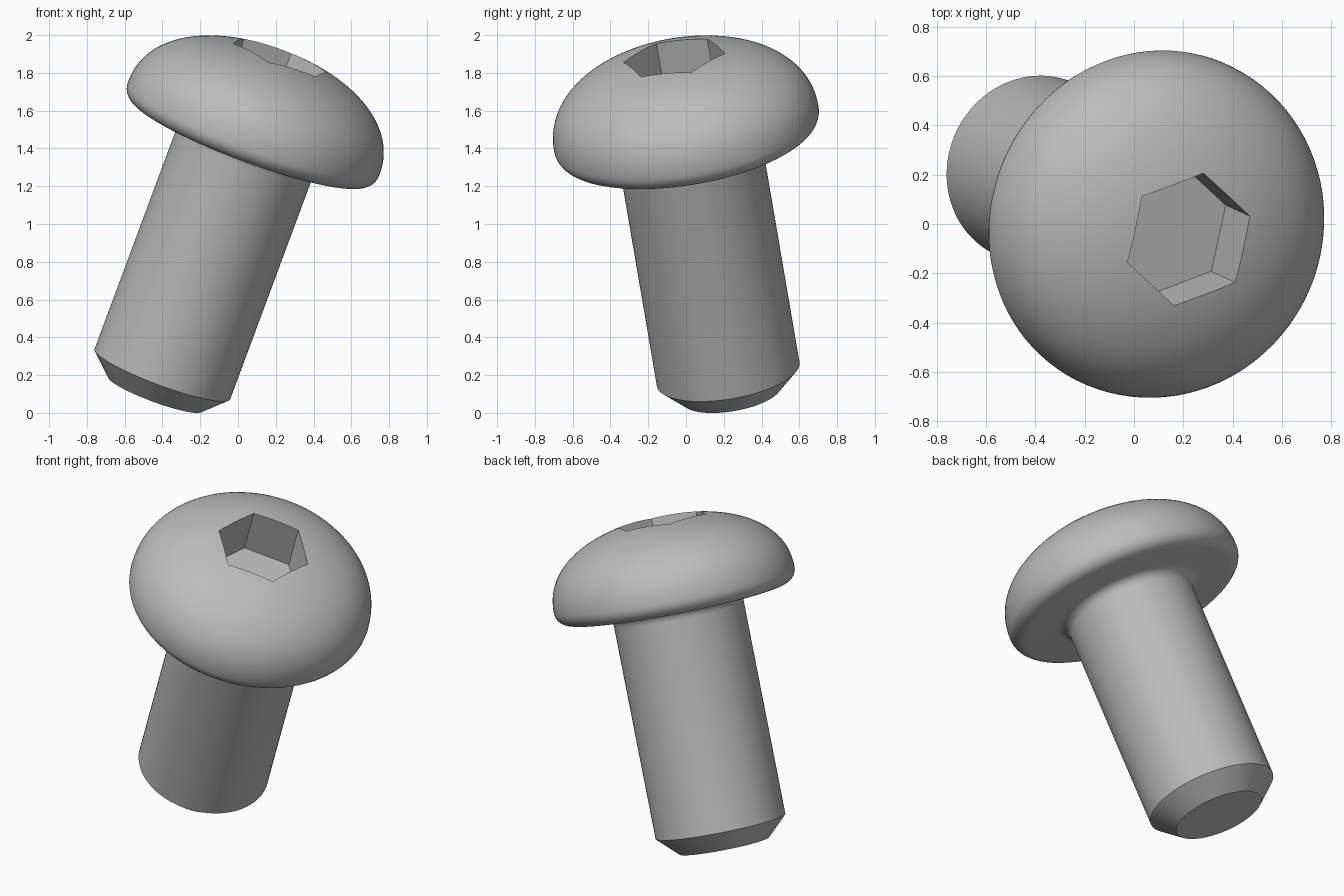
import bpy, bmesh
from math import pi, sin, cos, radians
from mathutils import Vector, Matrix

if "Cube" in bpy.data.objects:
    bpy.data.objects.remove(bpy.data.objects["Cube"])

SHAFT_R, TIP_R, HEAD_R = 0.383, 0.265, 0.71
TIP_S, CHAMFER_S, RIM_S = -0.173, -0.059, 1.343   # stations along the bolt axis
RIM_FILLET, NECK_FILLET = 0.08, 0.06
DOME_H, DOME_POWER = 0.432, 2.2
SOCKET_R, SOCKET_FLOOR = 0.276, 1.465

# Leaning frame: local z is the bolt axis, local x points at a socket corner
axis = Vector((0.344, -0.158, 0.9255)).normalized()
corner = Vector((0.059, 0.2675, 0.0237))
corner = (corner - axis * corner.dot(axis)).normalized()
frame = Matrix((corner, axis.cross(corner), axis)).transposed().to_4x4()
frame.translation = (-0.38, 0.214, 0.26)

steel = bpy.data.materials.new("grey_steel")
steel.use_nodes = True
colour = (0.5, 0.5, 0.5, 1)
steel.diffuse_color = colour
steel.node_tree.nodes["Principled BSDF"].inputs["Base Color"].default_value = colour


def arc(r, s, radius, start, end, steps=8):
    angles = [radians(start + (end - start) * i / steps) for i in range(steps + 1)]
    return [(r + radius * cos(a), s + radius * sin(a)) for a in angles]


def make_object(name, bm):
    bmesh.ops.recalc_face_normals(bm, faces=bm.faces)
    bm.transform(frame)
    mesh = bpy.data.meshes.new(name)
    bm.to_mesh(mesh)
    bm.free()
    mesh.materials.append(steel)
    obj = bpy.data.objects.new(name, mesh)
    bpy.context.collection.objects.link(obj)
    return obj


# Half profile: chamfered tip, shaft, neck fillet, rounded rim, flattened dome
under = RIM_S - RIM_FILLET
profile = [(0, TIP_S), (TIP_R, TIP_S), (SHAFT_R, CHAMFER_S)]
profile += arc(SHAFT_R + NECK_FILLET, under - NECK_FILLET, NECK_FILLET, 180, 90)
profile += arc(HEAD_R - RIM_FILLET, RIM_S, RIM_FILLET, -90, 0)
DOME_STEPS = 28
for i in range(1, DOME_STEPS):
    t = pi / 2 * i / DOME_STEPS
    profile.append((HEAD_R * cos(t) ** (2 / DOME_POWER),
                    RIM_S + DOME_H * sin(t) ** (2 / DOME_POWER)))
profile.append((0, RIM_S + DOME_H))

# Revolve the profile into the bolt
bm = bmesh.new()
verts = [bm.verts.new((r, 0, s)) for r, s in profile]
edges = [bm.edges.new(pair) for pair in zip(verts, verts[1:])]
bmesh.ops.spin(bm, geom=verts + edges, cent=(0, 0, 0), axis=(0, 0, 1),
               angle=2 * pi, steps=96, use_duplicate=False)
bmesh.ops.remove_doubles(bm, verts=bm.verts, dist=0.0001)
bolt = make_object("button_head_bolt", bm)

# Hexagonal prism that cuts the drive socket
bm = bmesh.new()
depth = 0.6
bmesh.ops.create_cone(bm, cap_ends=True, segments=6, radius1=SOCKET_R, radius2=SOCKET_R,
                      depth=depth)
first = max(bm.verts, key=lambda v: v.co.x).co
turn = Matrix.Rotation(-Vector((first.x, first.y)).angle_signed(Vector((1, 0))) * -1, 4, 'Z')
if abs(first.y) > 0.001:
    bm.transform(Matrix.Rotation(pi / 6, 4, 'Z'))
bmesh.ops.translate(bm, verts=bm.verts, vec=(0, 0, SOCKET_FLOOR + depth / 2))
cutter = make_object("socket_cutter", bm)
cutter.hide_render = True

cut = bolt.modifiers.new("socket", 'BOOLEAN')
cut.operation = 'DIFFERENCE'
cut.solver = 'EXACT'
cut.object = cutter

bpy.ops.object.select_all(action='DESELECT')
bolt.select_set(True)
bpy.context.view_layer.objects.active = bolt
bpy.ops.object.modifier_apply(modifier=cut.name)
bpy.data.objects.remove(cutter)
bpy.ops.object.shade_smooth_by_angle(angle=radians(30))
